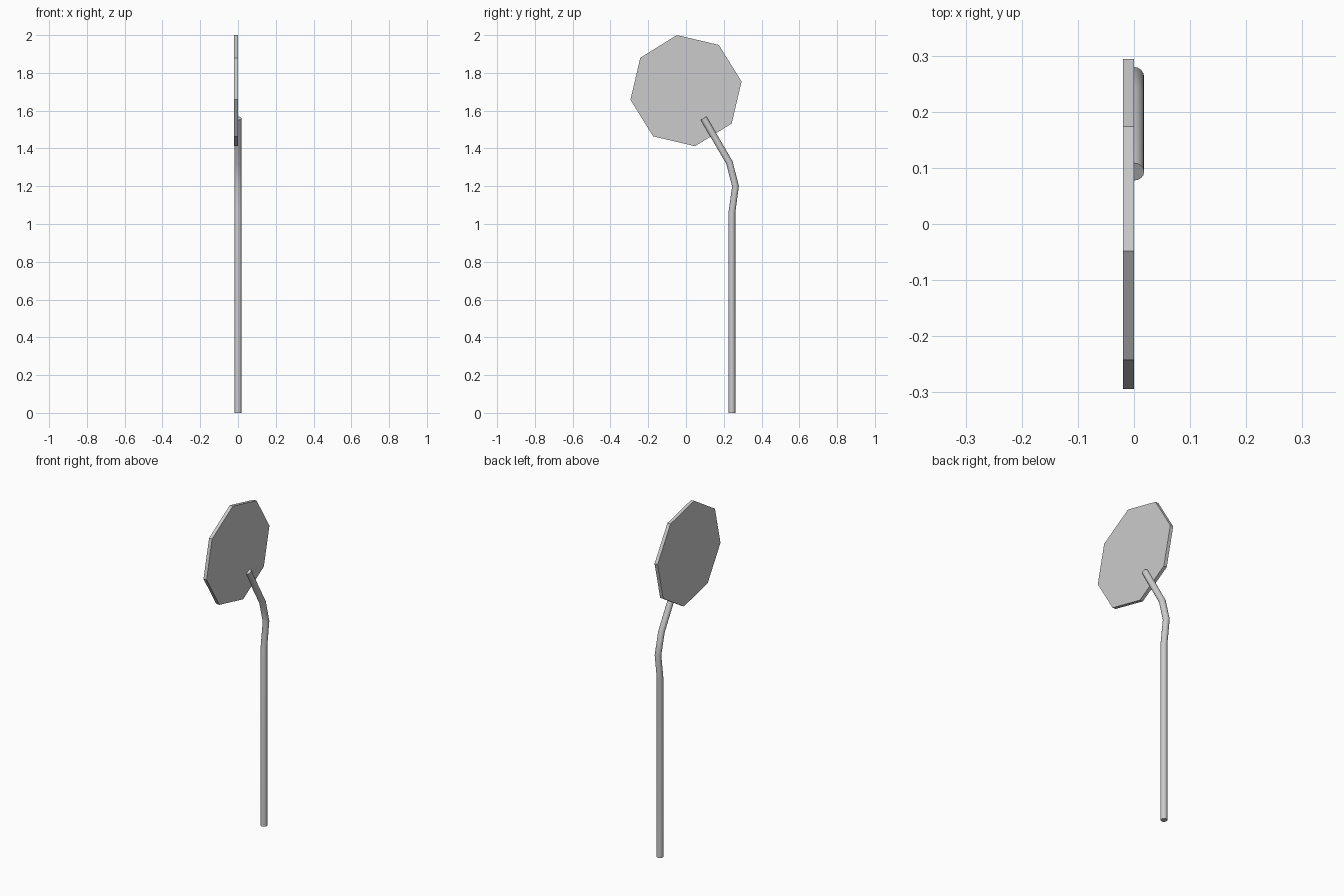
import bpy
import math
from mathutils import Matrix

if "Cube" in bpy.data.objects:
    bpy.data.objects.remove(bpy.data.objects["Cube"])

# Octagonal sign plate, standing in the y-z plane and turned 9.3 degrees in that plane
bpy.ops.mesh.primitive_cylinder_add(vertices=8, radius=0.298, depth=0.02)
plate = bpy.context.object
plate.name = "sign_plate"
plate.data.transform(
    Matrix.Translation((-0.01, 0, 1.706))
    @ Matrix.Rotation(math.radians(9.3), 4, 'X')
    @ Matrix.Rotation(math.pi / 2, 4, 'Y'))

# Bent pole: round tube along a short path
path = [(0.243, 0), (0.243, 1.06), (0.262, 1.2), (0.23, 1.325), (0.093, 1.56)]
curve = bpy.data.curves.new("bent_pole", 'CURVE')
curve.dimensions = '3D'
curve.bevel_depth = 0.018
curve.bevel_resolution = 6
curve.use_fill_caps = True
spline = curve.splines.new('POLY')
spline.points.add(len(path) - 1)
for point, (y, z) in zip(spline.points, path):
    point.co = (0, y, z, 1)
pole = bpy.data.objects.new("bent_pole", curve)
bpy.context.collection.objects.link(pole)

# Convert to a mesh with rounded sides and crisp ends
bpy.ops.object.select_all(action='DESELECT')
pole.select_set(True)
bpy.context.view_layer.objects.active = pole
bpy.ops.object.convert(target='MESH')
bpy.ops.object.shade_smooth_by_angle(angle=math.radians(30))
